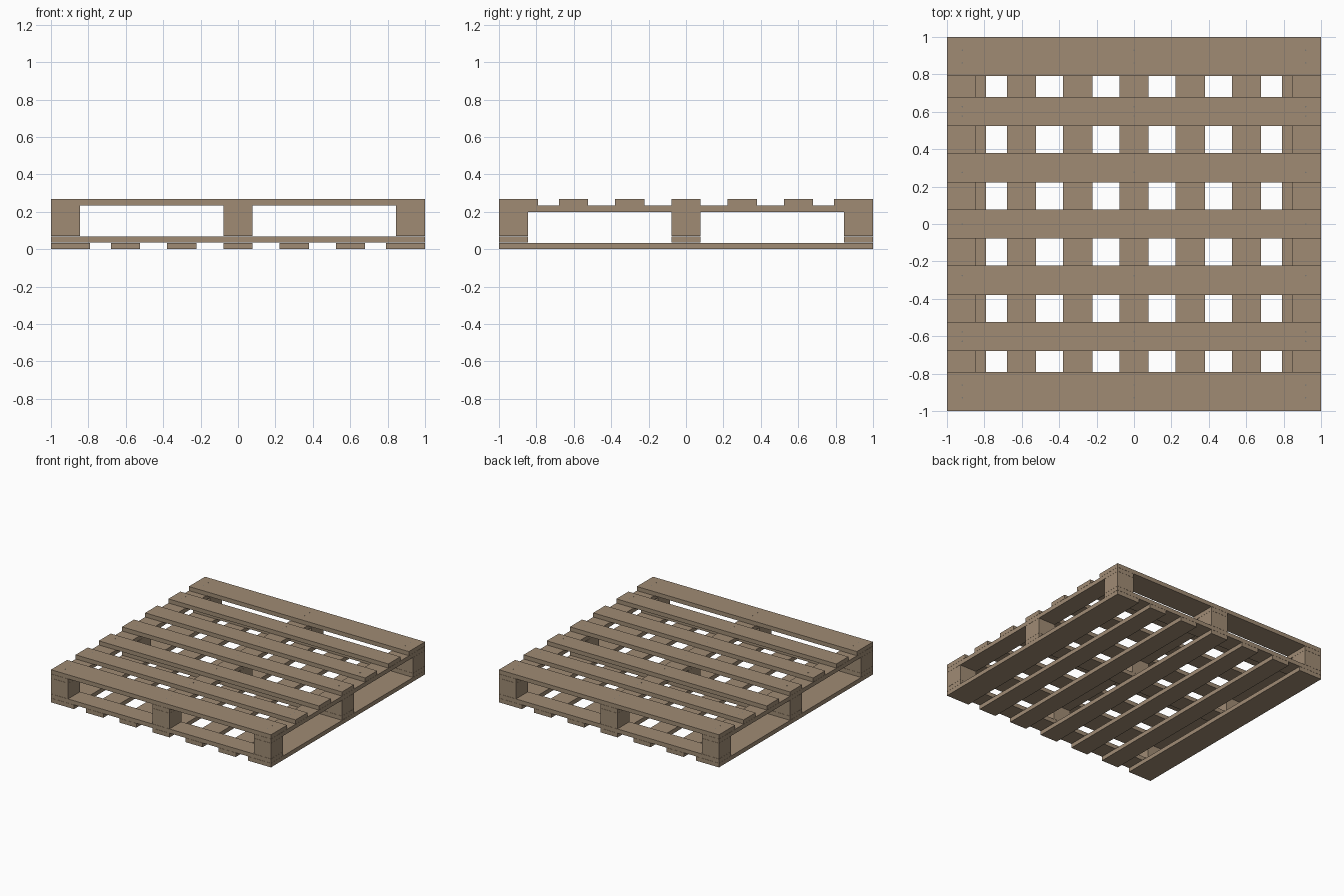
import bpy, math

if "Cube" in bpy.data.objects:
    bpy.data.objects.remove(bpy.data.objects["Cube"])


def material(name, rgb):
    m = bpy.data.materials.new(name)
    m.diffuse_color = (*rgb, 1)
    m.use_nodes = True
    m.node_tree.nodes["Principled BSDF"].inputs["Base Color"].default_value = m.diffuse_color
    return m


WOOD = material("weathered_wood", (0.35, 0.26, 0.175))
STEEL = material("nail_steel", (0.2, 0.19, 0.175))


def board(name, x, y, z, sx, sy, sz):
    """Box centred at x, y with its underside at z."""
    bpy.ops.mesh.primitive_cube_add(size=1, location=(x, y, z + sz / 2))
    o = bpy.context.object
    o.name = name
    o.scale = (sx, sy, sz)
    bpy.ops.object.transform_apply(location=False, rotation=False, scale=True)
    o.data.materials.append(WOOD)


T = 0.034                      # board thickness
W, WIDE = 0.156, 0.21          # narrow and wide board widths
H = 0.268                      # total height
GAP = 0.001                    # fine seam between layers
Z_CROSS = T + GAP
Z_BLOCK = Z_CROSS + T + GAP
Z_TOP = H - T
Z_STRINGER = Z_TOP - GAP - T
RAILS = (-1 + W / 2, 0, 1 - W / 2)

# seven deck boards on top (along x) and seven underneath (along y)
for i in range(-3, 4):
    w = WIDE if abs(i) == 3 else W
    p = math.copysign(1 - WIDE / 2, i) if abs(i) == 3 else i * 0.301
    board("top_deck_board", 0, p, Z_TOP, 2, w, T)
    board("bottom_deck_board", p, 0, 0, w, 2, T)

    # nail heads, in pairs on the outer boards
    offsets = {3: (-0.034, 0.034), 2: (-0.025, 0.025)}.get(abs(i), (-0.025 if i > 0 else 0.025 if i < 0 else 0,))
    for x in (-0.918, 0, 0.918):
        for d in offsets:
            bpy.ops.mesh.primitive_cylinder_add(vertices=8, radius=0.004, depth=0.002,
                                                location=(x, p + d, H))
            bpy.context.object.name = "nail_head"
            bpy.context.object.data.materials.append(STEEL)

# stringers, cross boards and spacer blocks
for a in RAILS:
    board("upper_stringer", a, 0, Z_STRINGER, W, 2, T)
    board("lower_cross_board", 0, a, Z_CROSS, 2, W, T)
    for b in RAILS:
        board("spacer_block", a, b, Z_BLOCK, W, W, Z_STRINGER - GAP - Z_BLOCK)
